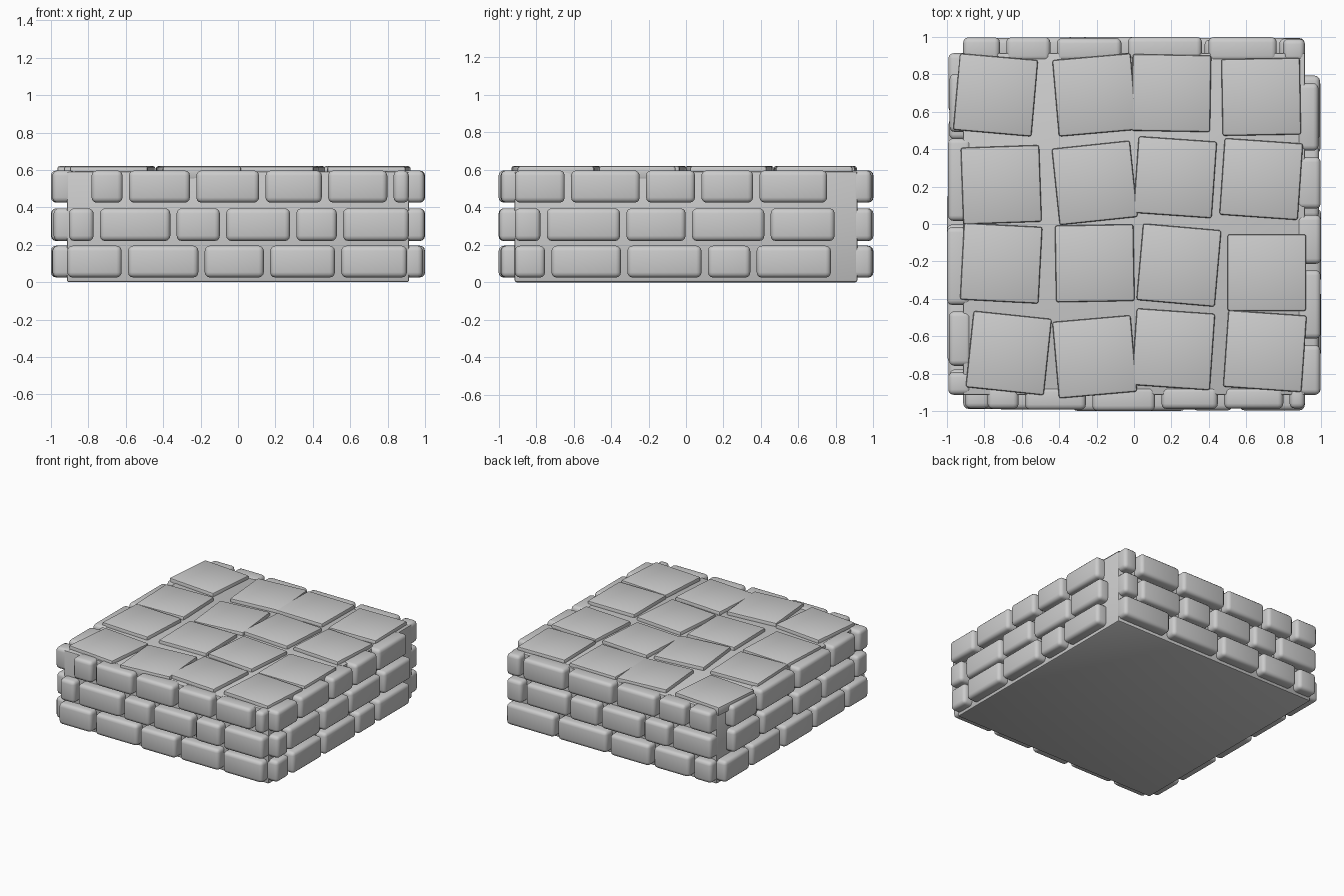
import bpy, bmesh, math, random
from mathutils import Matrix, Vector

if "Cube" in bpy.data.objects:
    bpy.data.objects.remove(bpy.data.objects["Cube"])

random.seed(4)
stone = bpy.data.materials.new("grey stone")
stone.diffuse_color = (0.6, 0.6, 0.6, 1)
stone.use_nodes = True
stone.node_tree.nodes["Principled BSDF"].inputs["Base Color"].default_value = stone.diffuse_color


def add_block(bm, lo, hi, bevel, matrix=Matrix(), segments=3):
    """Rounded box between two corners, then transformed."""
    part = bmesh.new()
    bmesh.ops.create_cube(part, size=1)
    for v in part.verts:
        v.co = Vector([(lo[i] + hi[i]) / 2 + v.co[i] * (hi[i] - lo[i]) for i in range(3)])
    bmesh.ops.bevel(part, geom=part.edges[:], offset=bevel, segments=segments,
                    profile=0.5, affect='EDGES')
    part.transform(matrix)
    temp = bpy.data.meshes.new("temp")
    part.to_mesh(temp)
    part.free()
    bm.from_mesh(temp)
    bpy.data.meshes.remove(temp)


def finish(bm, name):
    mesh = bpy.data.meshes.new(name)
    bm.to_mesh(mesh)
    bm.free()
    mesh.materials.append(stone)
    ob = bpy.data.objects.new(name, mesh)
    bpy.context.collection.objects.link(ob)
    bpy.ops.object.select_all(action='DESELECT')
    ob.select_set(True)
    bpy.context.view_layer.objects.active = ob
    bpy.ops.object.shade_smooth_by_angle(angle=math.radians(40))


# mortar core
bm = bmesh.new()
add_block(bm, (-0.915, -0.915, 0), (0.915, 0.915, 0.592), 0.012, segments=2)
finish(bm, "mortar_core")

# brick walls: joint positions along each wall, bottom course to top course
rows = [(0.025, 0.195), (0.22, 0.395), (0.425, 0.597)]
walls = {
    "front_bricks": (0, [[-.93, -.605, -.195, .155, .535, .92],
                         [-.92, -.755, -.345, -.08, .295, .545, .93],
                         [-.80, -.60, -.24, .13, .465, .815, .93]]),
    "right_bricks": (90, [[-.93, -.735, -.33, .10, .36, .79],
                          [-.93, -.76, -.335, .015, .435, .81],
                          [-.93, -.63, -.23, .065, .375, .77]]),
    "back_bricks": (180, [[-.93, -.47, 0, .385, .735, .93],
                          [-.93, -.76, -.36, -.08, .30, .55, .93],
                          [-.93, -.78, -.38, .05, .43, .70, .93]]),
    "left_bricks": (-90, [[-.93, -.58, -.18, .22, .64, .93],
                          [-.81, -.435, -.015, .335, .76, .93],
                          [-.82, -.475, 0, .45, .775, .93]]),
}
for name, (angle, courses) in walls.items():
    bm = bmesh.new()
    turn = Matrix.Rotation(math.radians(angle), 4, 'Z')
    for (z0, z1), joints in zip(rows, courses):
        for i, (a, b) in enumerate(zip(joints, joints[1:])):
            face = 1.0 if i == 2 else random.uniform(0.985, 1.0)
            add_block(bm, (a + 0.017, -face, z0), (b - 0.017, -0.87, z1), 0.028, turn)
    finish(bm, name)

# paving slabs: centre x, centre y, turn in degrees
slabs = [(-.74, .69, -5), (-.21, .69, 5), (.20, .70, -1), (.68, .68, 1),
         (-.71, .21, 2), (-.21, .22, 6), (.22, .25, -4), (.68, .24, -4),
         (-.71, -.21, -3), (-.21, -.21, 1), (.24, -.22, -5), (.71, -.26, 0),
         (-.67, -.69, -6), (-.21, -.71, 5), (.21, -.67, -4), (.70, -.68, -4)]
bm = bmesh.new()
for x, y, deg in slabs:
    place = Matrix.Translation((x, y, 0)) @ Matrix.Rotation(math.radians(deg), 4, 'Z')
    add_block(bm, (-0.21, -0.205, 0.55), (0.21, 0.205, 0.62), 0.012, place, 2)
finish(bm, "paving_slabs")
